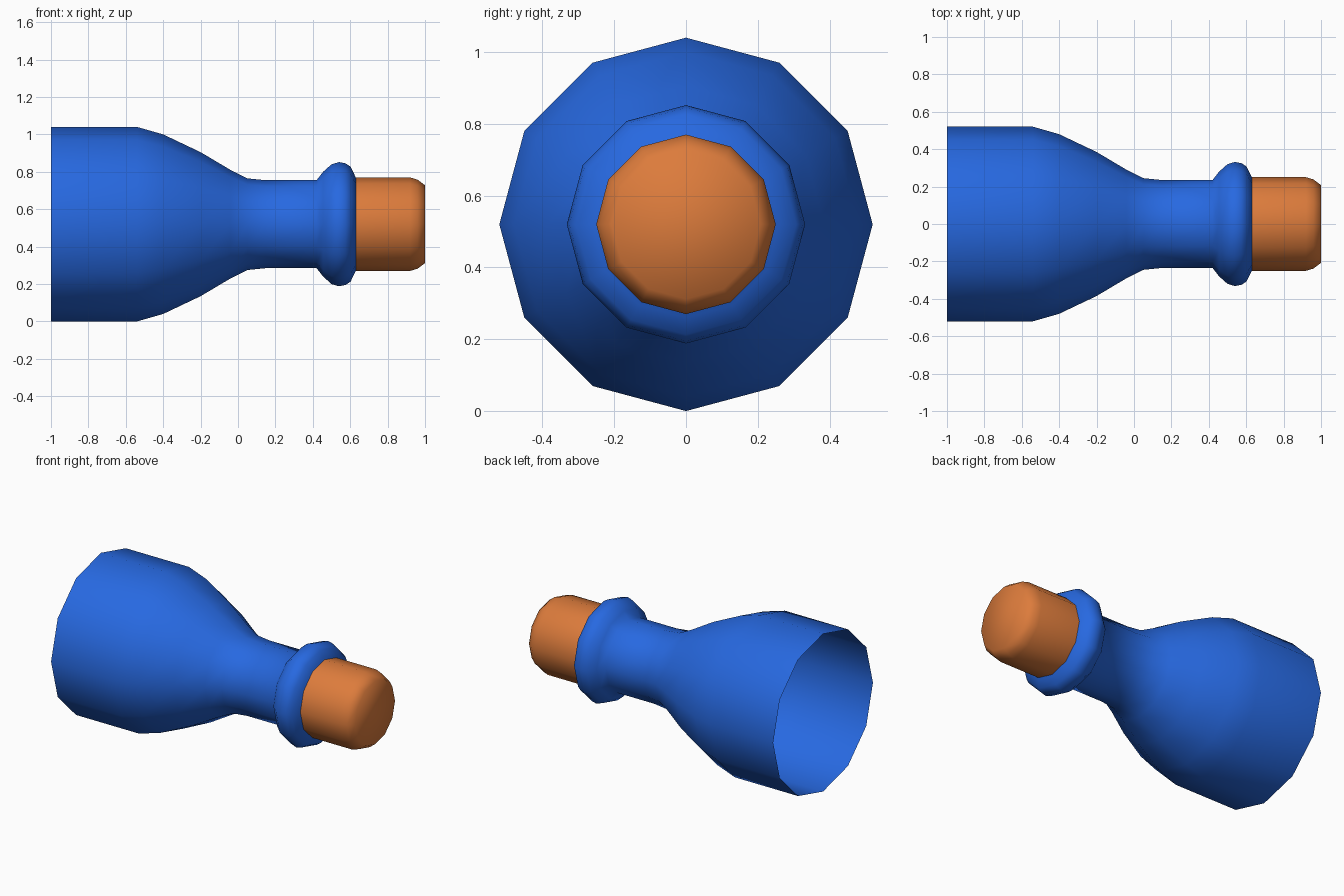
import bpy, bmesh, math

if "Cube" in bpy.data.objects:
    bpy.data.objects.remove(bpy.data.objects["Cube"])

SIDES = 12
AXIS_Z = 0.52


def material(name, color):
    mat = bpy.data.materials.new(name)
    mat.diffuse_color = color
    mat.use_nodes = True
    mat.node_tree.nodes["Principled BSDF"].inputs["Base Color"].default_value = mat.diffuse_color
    return mat


def lathe(name, profile, mat, cap_end=False):
    """Revolve (x, radius) points around the horizontal x axis."""
    bm = bmesh.new()
    rings = []
    for x, r in profile:
        ring = []
        for i in range(SIDES):
            a = 2 * math.pi * i / SIDES
            ring.append(bm.verts.new((x, r * math.cos(a), AXIS_Z + r * math.sin(a))))
        rings.append(ring)
    for a, b in zip(rings, rings[1:]):
        for i in range(SIDES):
            j = (i + 1) % SIDES
            bm.faces.new((a[j], a[i], b[i], b[j]))
    if cap_end:
        bm.faces.new(rings[-1])
    # faces wind outward from the axis
    bm.normal_update()
    f = bm.faces[:][0]
    c = f.calc_center_median()
    if f.normal.y * c.y + f.normal.z * (c.z - AXIS_Z) < 0:
        for face in bm.faces[:SIDES * (len(profile) - 1)]:
            face.normal_flip()
    mesh = bpy.data.meshes.new(name)
    bm.to_mesh(mesh)
    bm.free()
    mesh.materials.append(mat)
    obj = bpy.data.objects.new(name, mesh)
    bpy.context.collection.objects.link(obj)
    bpy.ops.object.select_all(action='DESELECT')
    obj.select_set(True)
    bpy.context.view_layer.objects.active = obj
    bpy.ops.object.shade_smooth_by_angle(angle=math.radians(60))
    return obj


blue = material("blue_glass", (0.02, 0.14, 0.75, 1))
orange = material("orange_cork", (0.72, 0.2, 0.045, 1))

# Open-ended bottle shell: body, shoulder, neck and rounded lip
lathe("bottle", [(-1, .52), (-.54, .52), (-.4, .48), (-.2, .385), (-.04, .29),
                 (.05, .245), (.15, .235), (.42, .235), (.455, .28), (.5, .32),
                 (.54, .332), (.575, .325), (.602, .307), (.625, .26), (.63, .25)], blue)

# Cork stopper with a rounded outer edge
lathe("cork", [(.63, .25), (.92, .25), (.96, .238), (1, .208)], orange, cap_end=True)
